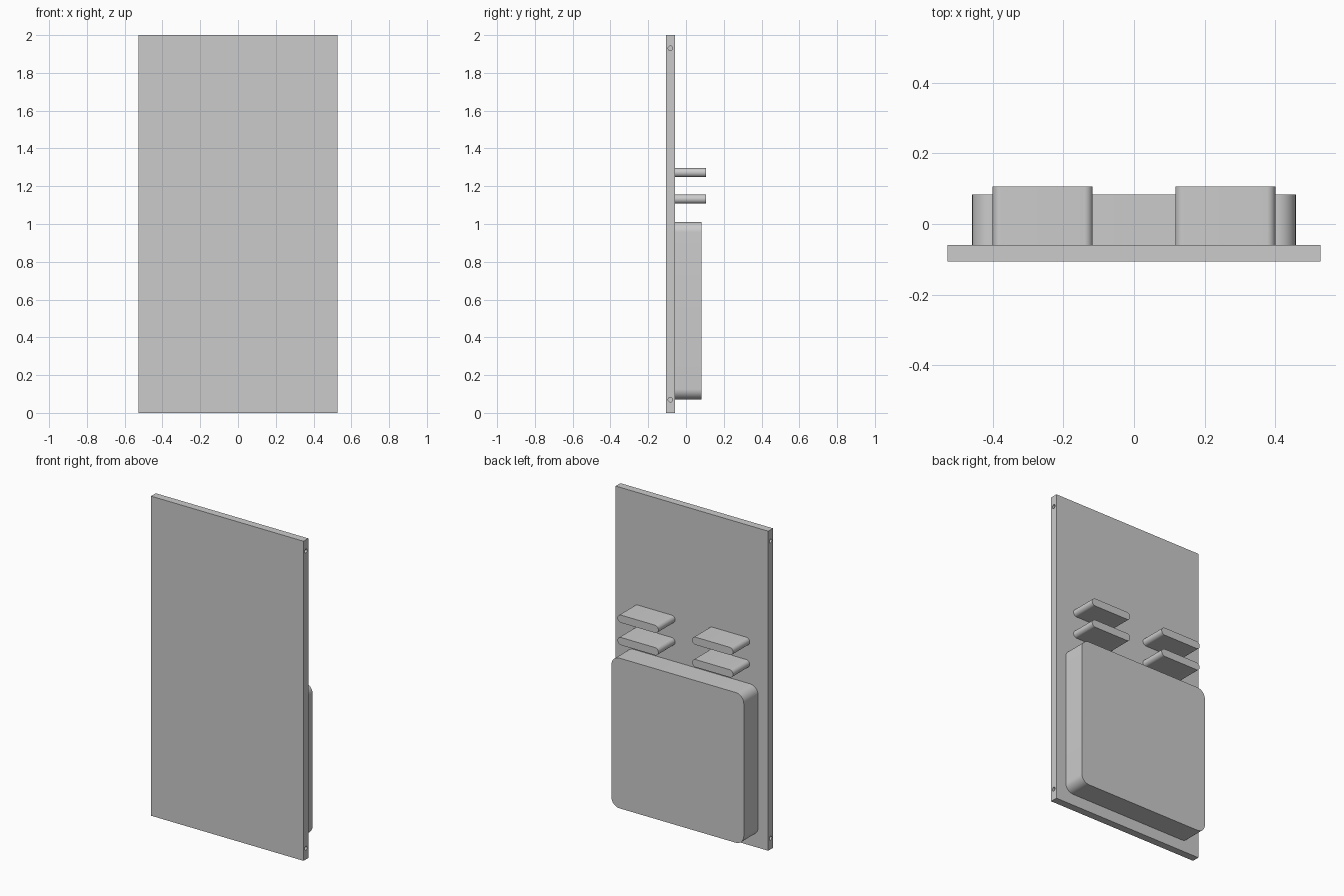
import bpy, bmesh, math
from mathutils import Matrix

cube = bpy.data.objects.get("Cube")
if cube:
    bpy.data.objects.remove(cube, do_unlink=True)

GREY = (0.6, 0.6, 0.6, 1)
grey = bpy.data.materials.new("plain_grey")
grey.use_nodes = True
grey.diffuse_color = GREY
grey.node_tree.nodes["Principled BSDF"].inputs["Base Color"].default_value = GREY


def add_object(name, bm):
    bmesh.ops.recalc_face_normals(bm, faces=bm.faces)
    mesh = bpy.data.meshes.new(name)
    bm.to_mesh(mesh)
    bm.free()
    mesh.materials.append(grey)
    obj = bpy.data.objects.new(name, mesh)
    bpy.context.collection.objects.link(obj)
    return obj


def rounded_block(name, x, y, z, radius=0, steps=10):
    """Rounded rectangle in x and z, extruded from y[0] to y[1]."""
    bm = bmesh.new()
    if radius:
        corners = [(x[1], z[1], 1, 1), (x[0], z[1], -1, 1),
                   (x[0], z[0], -1, -1), (x[1], z[0], 1, -1)]
        points = []
        for i, (cx, cz, sx, sz) in enumerate(corners):
            for k in range(steps + 1):
                a = math.pi / 2 * (i + k / steps)
                points.append((cx - sx * radius + radius * math.cos(a),
                               cz - sz * radius + radius * math.sin(a)))
    else:
        points = [(x[1], z[1]), (x[0], z[1]), (x[0], z[0]), (x[1], z[0])]
    face = bm.faces.new([bm.verts.new((px, y[0], pz)) for px, pz in points])
    moved = bmesh.ops.extrude_face_region(bm, geom=[face], use_keep_orig=True)["geom"]
    bmesh.ops.translate(bm, vec=(0, y[1] - y[0], 0),
                        verts=[v for v in moved if isinstance(v, bmesh.types.BMVert)])
    bmesh.ops.remove_doubles(bm, verts=bm.verts, dist=1e-5)
    obj = add_object(name, bm)
    if radius:
        bpy.ops.object.select_all(action="DESELECT")
        obj.select_set(True)
        bpy.context.view_layer.objects.active = obj
        bpy.ops.object.shade_smooth_by_angle(angle=math.radians(30))
    return obj


FRONT, BACK = -0.106, -0.059   # panel faces
HALF_WIDTH = 0.528

# Flat front panel
panel = rounded_block("front_panel", (-HALF_WIDTH, HALF_WIDTH), (FRONT, BACK), (0, 2))

# Small blind pin holes in both side edges
bm = bmesh.new()
for side in (-1, 1):
    for z in (0.07, 1.93):
        place = Matrix.Translation((side * HALF_WIDTH, (FRONT + BACK) / 2, z))
        bmesh.ops.create_cone(bm, cap_ends=True, segments=24, radius1=0.012,
                              radius2=0.012, depth=0.1,
                              matrix=place @ Matrix.Rotation(math.pi / 2, 4, "Y"))
cutter = add_object("pin_hole_cutter", bm)
cutter.hide_render = True
cutter.hide_set(True)
cut = panel.modifiers.new("pin_holes", "BOOLEAN")
cut.operation = "DIFFERENCE"
cut.solver = "EXACT"
cut.object = cutter

# Large rounded box on the back
rounded_block("back_box", (-0.458, 0.458), (BACK, 0.083), (0.071, 1.011), 0.055)

# Two rows of round-edged tabs above the box
for row, bottom in (("lower", 1.108), ("upper", 1.248)):
    for side, x in (("right", (-0.4, -0.117)), ("left", (0.117, 0.4))):
        rounded_block(f"{row}_{side}_tab", x, (BACK, 0.106),
                      (bottom, bottom + 0.048), 0.0239)
